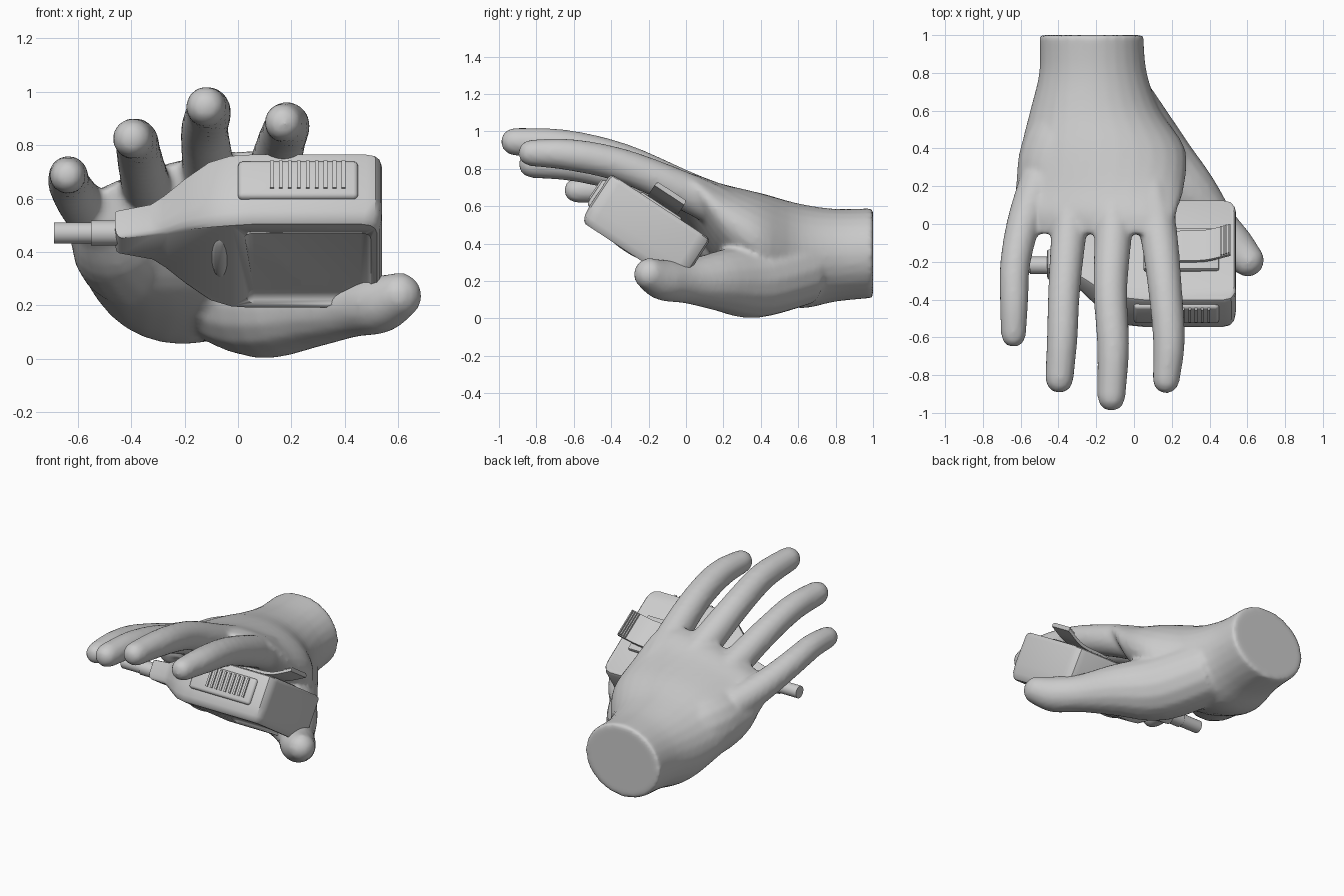
import bpy, bmesh, math
from mathutils import Vector, Matrix

if "Cube" in bpy.data.objects:
    bpy.data.objects.remove(bpy.data.objects["Cube"])

grey = bpy.data.materials.new("light_grey")
grey.diffuse_color = (0.6, 0.6, 0.6, 1)
grey.use_nodes = True
grey.node_tree.nodes["Principled BSDF"].inputs["Base Color"].default_value = grey.diffuse_color


def finish(bm, name, matrix=None, angle=35):
    bmesh.ops.recalc_face_normals(bm, faces=bm.faces[:])
    me = bpy.data.meshes.new(name)
    bm.to_mesh(me)
    bm.free()
    me.materials.append(grey)
    ob = bpy.data.objects.new(name, me)
    bpy.context.collection.objects.link(ob)
    if matrix is not None:
        ob.matrix_world = matrix
    bpy.ops.object.select_all(action='DESELECT')
    ob.select_set(True)
    bpy.context.view_layer.objects.active = ob
    bpy.ops.object.shade_smooth_by_angle(angle=math.radians(angle))
    return ob


def skin_rings(bm, rings):
    vs = [[bm.verts.new(p) for p in r] for r in rings]
    n = len(vs[0])
    for a, b in zip(vs, vs[1:]):
        for i in range(n):
            bm.faces.new((a[i], a[(i + 1) % n], b[(i + 1) % n], b[i]))
    bm.faces.new(vs[0][::-1])
    bm.faces.new(vs[-1])


def spline(pts, steps=4):
    p = [pts[0]] + pts + [pts[-1]]
    out = []
    for i in range(1, len(p) - 2):
        for s in range(steps):
            t = s / steps
            out.append([0.5 * (2 * b + (c - a) * t + (2 * a - 5 * b + 4 * c - d) * t * t
                               + (3 * b - a - 3 * c + d) * t ** 3)
                        for a, b, c, d in zip(p[i - 1], p[i], p[i + 1], p[i + 2])])
    return out + [list(pts[-1])]


def ring(c, t, rx, rz, tilt=0.0, n=16):
    side = t.cross(Vector((0, 0, 1))).normalized()
    up = side.cross(t)
    s = side * math.cos(tilt) - up * math.sin(tilt)
    u = up * math.cos(tilt) + side * math.sin(tilt)
    return [c + s * rx * math.cos(a) + u * rz * math.sin(a)
            for a in (2 * math.pi * i / n for i in range(n))]


def finger(bm, pts):
    # tube of (x, y, z, radius) stations with a rounded tip
    path = spline(pts)
    cs = [Vector(p[:3]) for p in path]
    rings = []
    for i, p in enumerate(path):
        t = (cs[min(i + 1, len(cs) - 1)] - cs[max(i - 1, 0)]).normalized()
        rings.append(ring(cs[i], t, p[3], p[3]))
    r = path[-1][3]
    for deg in (30, 55, 78):
        a = math.radians(deg)
        rings.append(ring(cs[-1] + t * r * math.sin(a), t, r * math.cos(a), r * math.cos(a)))
    skin_rings(bm, rings)


# --- hand: palm loft (x, y, z, half width, half height, tilt) ---
bm = bmesh.new()
palm = [(-.225, 1.0, .35, .275, .24, 0), (-.217, .8, .338, .285, .248, 0),
        (-.205, .6, .335, .345, .28, 0), (-.165, .4, .40, .435, .27, .05),
        (-.18, .2, .49, .45, .22, .15), (-.205, .06, .60, .44, .14, .22),
        (-.205, -.05, .64, .41, .095, .26)]
skin_rings(bm, [ring(Vector(p[:3]), Vector((0, -1, 0)), p[3], p[4], p[5], 28)
                for p in spline(palm)])
# thumb with its fleshy base, and the outer heel of the palm
finger(bm, [(-.08, .62, .27, .2), (.09, .36, .205, .205), (.28, .17, .2, .16),
            (.43, .0, .195, .115), (.53, -.12, .205, .11), (.60, -.19, .235, .09)])
finger(bm, [(-.28, .6, .35, .2), (-.39, .38, .40, .21), (-.45, .2, .44, .18),
            (-.50, .07, .51, .12)])
# four fingers
for pts in (
    [(.08, .2, .58, .11), (.13, -.05, .70, .10), (.165, -.35, .82, .09),
     (.185, -.62, .875, .085), (.17, -.825, .885, .072)],
    [(-.10, .2, .59, .11), (-.11, -.05, .71, .10), (-.125, -.35, .85, .09),
     (-.11, -.65, .925, .085), (-.12, -.915, .945, .075)],
    [(-.32, .2, .55, .11), (-.345, -.05, .65, .095), (-.37, -.35, .76, .085),
     (-.38, -.6, .815, .082), (-.395, -.82, .825, .075)],
    [(-.50, .22, .50, .11), (-.585, .0, .58, .09), (-.63, -.22, .65, .08),
     (-.635, -.42, .685, .075), (-.638, -.585, .685, .067)],
):
    finger(bm, pts)
hand = finish(bm, "hand")
fuse = hand.modifiers.new("fuse", 'REMESH')
fuse.mode = 'VOXEL'
fuse.voxel_size = 0.016
fuse.use_smooth_shade = True
soft = hand.modifiers.new("soften", 'SMOOTH')
soft.factor = 0.5
soft.iterations = 5

# --- handset frame: local x = world x, y = up its face, z = out of its face ---
k = math.radians(33.3)
c, s = math.cos(k), math.sin(k)
frame = Matrix(((1, 0, 0, 0), (0, -c, -s, -.19), (0, s, -c, .515), (0, 0, 0, 1)))


def box(bm, x0, x1, y0, y1, z0, z1, bevel=0.0, seg=3):
    m = Matrix.Translation(((x0 + x1) / 2, (y0 + y1) / 2, (z0 + z1) / 2)) @ \
        Matrix.Diagonal((x1 - x0, y1 - y0, z1 - z0, 1))
    vs = bmesh.ops.create_cube(bm, size=1, matrix=m)['verts']
    if bevel:
        es = {e for v in vs for e in v.link_edges}
        bmesh.ops.bevel(bm, geom=list(es), offset=bevel, segments=seg,
                        affect='EDGES', profile=0.5)


# handset body: mirrored outline lofted through its thickness, pinched at the neck
half = [(.54, .25), (.533, .285), (.515, .31), (.48, .32), (.05, .32), (-.03, .31),
        (-.11, .28), (-.2, .21), (-.28, .13), (-.33, .095), (-.46, .06)]
outline = half + [(x, -y) for x, y in reversed(half)]
levels = [(-.1, .94), (-.093, .98), (-.075, 1), (.10, 1), (.16, .98), (.188, .94), (.2, .89)]
rings = []
for n, f in levels:
    row = []
    for x, y in outline:
        pinch = 1 - .6 * min(1, max(0, (-.08 - x) / .27))
        fx = 1 - (1 - f) * .4
        row.append(Vector((.1 + (x - .1) * fx, y * f, .05 + (n - .05) * pinch)))
    rings.append(row)
bm = bmesh.new()
skin_rings(bm, rings)
body = finish(bm, "handset_body", frame)

# recessed front panel
bm = bmesh.new()
box(bm, .02, .50, -.265, .225, .172, .26, .04, 4)
cutter = finish(bm, "panel_cutter", frame)
cutter.hide_render = True
cutter.hide_set(True)
cut = body.modifiers.new("panel", 'BOOLEAN')
cut.operation = 'DIFFERENCE'
cut.solver = 'EXACT'
cut.object = cutter

# oval button beside the panel
bm = bmesh.new()
bmesh.ops.create_uvsphere(bm, u_segments=24, v_segments=12, radius=1,
                          matrix=Matrix.Translation((-.065, .03, .175))
                          @ Matrix.Diagonal((.034, .14, .03, 1)))
finish(bm, "oval_button", frame)

# side switch pad with ribs
bm = bmesh.new()
box(bm, 0, .45, .29, .337, -.055, .11, .018)
finish(bm, "switch_pad", frame)
bm = bmesh.new()
for i in range(9):
    x = .12 + i * .0335
    box(bm, x, x + .014, .33, .346, -.045, .075)
finish(bm, "switch_ribs", frame)

# cable and strain relief
bm = bmesh.new()
for r, x0, x1 in ((.04, -.69, -.5), (.047, -.55, -.42)):
    bmesh.ops.create_cone(bm, cap_ends=True, segments=20, radius1=r, radius2=r, depth=x1 - x0,
                          matrix=Matrix.Translation(((x0 + x1) / 2, 0, .052))
                          @ Matrix.Rotation(math.pi / 2, 4, 'Y'))
finish(bm, "cable", frame)

# back clip: bent strip flaring away from the body, with a ridged grip
bm = bmesh.new()
path = spline([(.1, -.098), (.22, -.118), (.32, -.122), (.4, -.135), (.51, -.185)])
rings = [[Vector((x, y, z + dz)) for y, dz in
          ((-.1, -.009), (.09, -.009), (.09, .009), (-.1, .009))] for x, z in path]
skin_rings(bm, rings)
finish(bm, "belt_clip", frame)
bm = bmesh.new()
for i in range(4):
    x = .463 + i * .013
    z = -.162 - (x - .463) * .5
    box(bm, x - .004, x + .004, -.095, .085, z - .02, z)
finish(bm, "clip_ridges", frame)

# clip mounting plate on the back
bm = bmesh.new()
box(bm, .05, .45, -.13, .13, -.112, -.08, .01, 2)
finish(bm, "clip_mount", frame)
